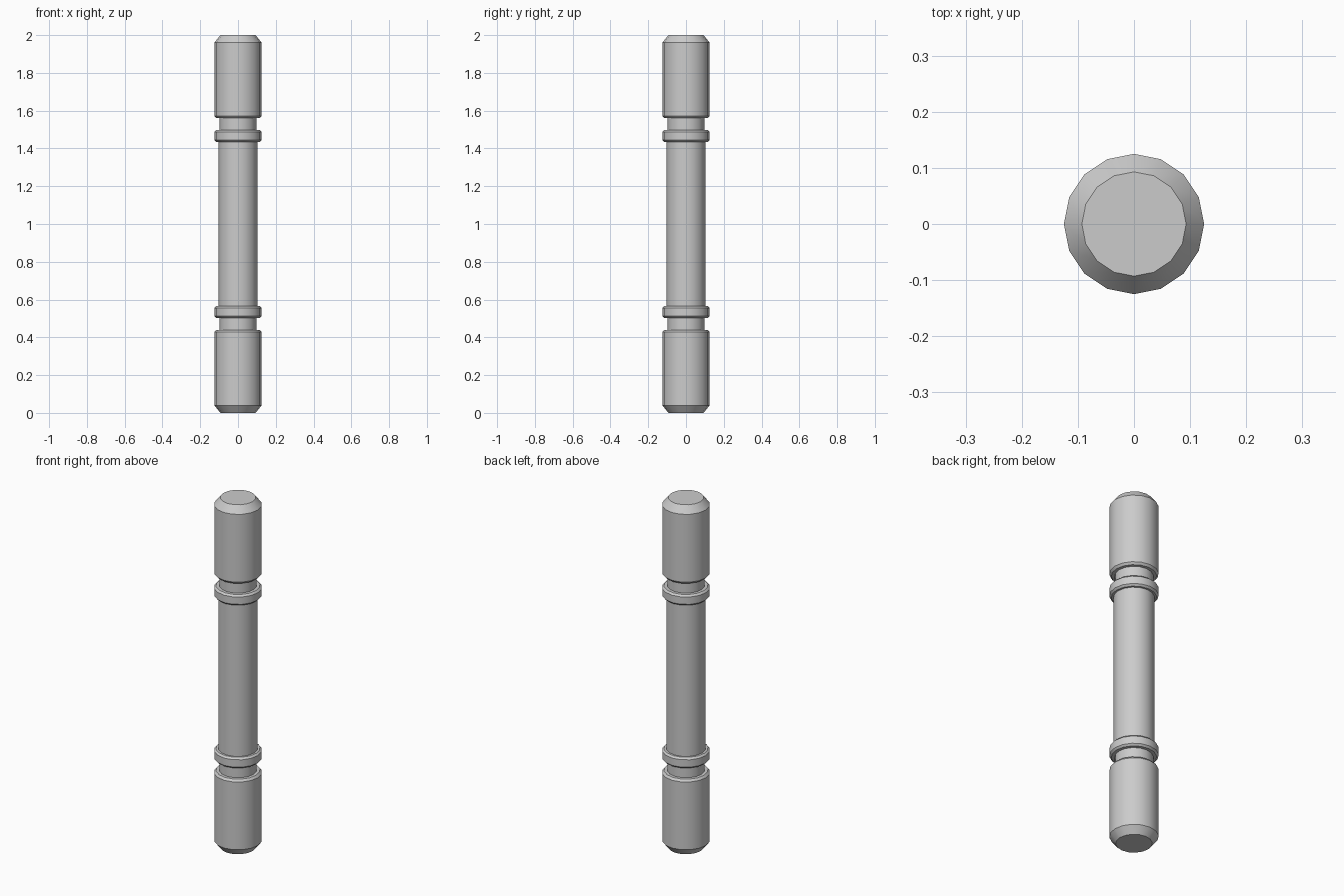
import bpy, bmesh, math

if "Cube" in bpy.data.objects:
    bpy.data.objects.remove(bpy.data.objects["Cube"])

SIDES = 16

# Lower half of the turned profile: (radius, height)
half = [
    (0.093, 0.0), (0.125, 0.04),                       # foot chamfer
    (0.125, 0.428), (0.115, 0.44), (0.098, 0.44),      # end grip
    (0.098, 0.503), (0.115, 0.503),                    # neck groove
    (0.125, 0.513), (0.125, 0.555), (0.115, 0.565),    # collar ring
    (0.104, 0.565),                                    # start of shaft
]
# Mirror about mid height to complete the profile
profile = half + [(r, 2.0 - z) for r, z in reversed(half)]


def lathe(name, points):
    """Turn a profile around z and cap both ends."""
    bm = bmesh.new()
    rings = [[bm.verts.new((r * math.cos(2 * math.pi * i / SIDES),
                            r * math.sin(2 * math.pi * i / SIDES), z))
              for i in range(SIDES)] for r, z in points]
    for low, high in zip(rings, rings[1:]):
        for i in range(SIDES):
            j = (i + 1) % SIDES
            bm.faces.new((low[i], low[j], high[j], high[i]))
    bm.faces.new(rings[0][::-1])
    bm.faces.new(rings[-1])
    mesh = bpy.data.meshes.new(name)
    bm.to_mesh(mesh)
    bm.free()
    obj = bpy.data.objects.new(name, mesh)
    bpy.context.collection.objects.link(obj)
    return obj


# Turned rod: two grips, two collars and the shaft in one watertight piece
rod = lathe("turned_rod", profile)
bpy.context.view_layer.objects.active = rod
rod.select_set(True)
bpy.ops.object.shade_smooth_by_angle(angle=math.radians(30))
